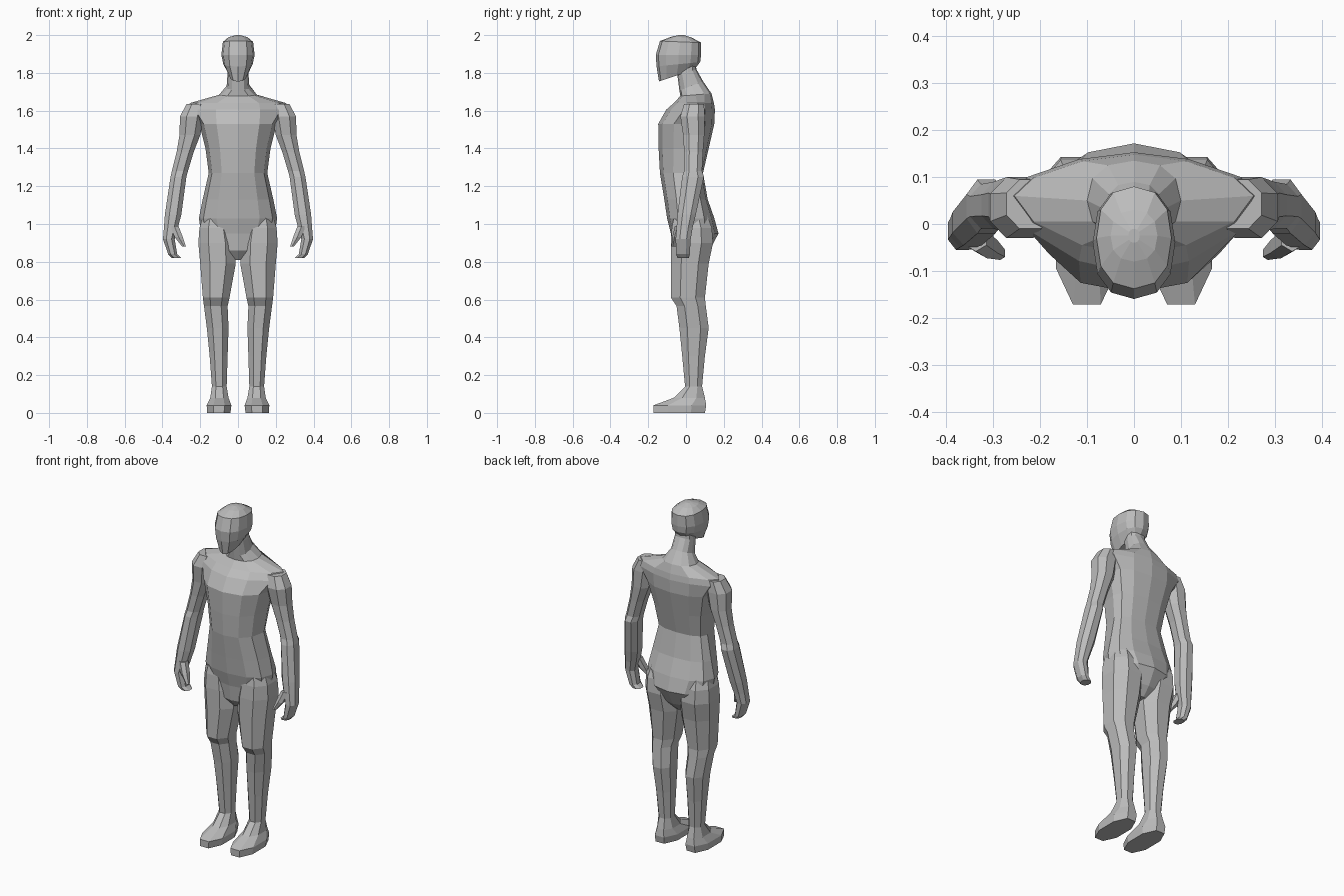
import bpy, bmesh, math

if "Cube" in bpy.data.objects:
    bpy.data.objects.remove(bpy.data.objects["Cube"], do_unlink=True)

clay = bpy.data.materials.new("clay_grey")
clay.use_nodes = True
clay.diffuse_color = (0.5, 0.5, 0.5, 1)
clay.node_tree.nodes["Principled BSDF"].inputs["Base Color"].default_value = (0.5, 0.5, 0.5, 1)


def ring_points(sides, right, left, front, mid, back, height, tilt, phase, power):
    """Oval filling the given bounds, tilted along y; low power is boxy, high is pinched."""
    angles = [math.tau * (i + phase) / sides for i in range(sides)]
    reach = max(abs(math.cos(a)) for a in angles) ** power
    points = []
    for a in angles:
        c = math.copysign(abs(math.cos(a)) ** power, math.cos(a)) / reach
        s = math.copysign(abs(math.sin(a)) ** power, math.sin(a)) / reach
        x = (right + left) / 2 + c * (left - right) / 2
        y = mid + s * (back - mid if s > 0 else mid - front)
        points.append((x, y, height + tilt * y))
    return points


def loft(name, rings, mirror=False):
    """Skin a stack of rings and cap both ends."""
    bm = bmesh.new()
    loops = [[bm.verts.new(p) for p in ring] for ring in rings]
    for low, high in zip(loops, loops[1:]):
        for i in range(len(low)):
            j = (i + 1) % len(low)
            bm.faces.new((low[i], low[j], high[j], high[i]))
    bm.faces.new(loops[0][::-1])
    bm.faces.new(loops[-1])
    bmesh.ops.recalc_face_normals(bm, faces=bm.faces)
    mesh = bpy.data.meshes.new(name)
    bm.to_mesh(mesh)
    bm.free()
    mesh.materials.append(clay)
    obj = bpy.data.objects.new(name, mesh)
    bpy.context.scene.collection.objects.link(obj)
    if mirror:
        obj.modifiers.new("Mirror", "MIRROR").use_axis[0] = True
    return obj


def body_part(name, sections, sides=12):
    """Central part: half width, front, mid, back, height, tilt, power."""
    return loft(name, [ring_points(sides, -w, w, f, m, b, z, t, 0, p)
                       for w, f, m, b, z, t, p in sections])


def limb(name, sections, sides=8, power=0.9):
    """Mirrored part: inner x, outer x, front, back, height."""
    return loft(name, [ring_points(sides, i, o, f, (f + b) / 2, b, z, 0, 0.5, power)
                       for i, o, f, b, z in sections], mirror=True)


BOXY, ROUND, PINCHED = 0.85, 1.0, 1.2

# Trunk from crotch to neck
body_part("torso", [
    (.03, -.03, .03, .08, .81, 0, BOXY),
    (.10, -.07, .03, .125, .86, 0, BOXY),
    (.195, -.08, .03, .172, .95, 0, ROUND),
    (.207, -.10, .03, .15, 1.03, 0, BOXY),
    (.187, -.115, .03, .115, 1.13, 0, BOXY),
    (.155, -.138, .02, .09, 1.27, 0, BOXY),
    (.172, -.145, .03, .12, 1.4, 0, BOXY),
    (.205, -.147, .04, .15, 1.53, 0, BOXY),
    (.27, -.105, .06, .153, 1.605, 0, PINCHED),
    (.255, -.065, .06, .148, 1.64, 0, PINCHED),
    (.10, -.03, .05, .135, 1.68, .08, BOXY),
    (.06, -.035, .03, .09, 1.72, .4, BOXY),
    (.055, -.045, .01, .055, 1.8, .35, BOXY),
    (.05, -.045, .01, .05, 1.87, 0, BOXY),
])

# Head with tilted jaw and domed crown
body_part("head", [
    (.045, -.143, -.05, .045, 1.803, .34, BOXY),
    (.078, -.156, -.04, .075, 1.85, .1, BOXY),
    (.088, -.16, -.04, .08, 1.895, 0, BOXY),
    (.08, -.138, -.03, .08, 1.963, -.04, BOXY),
    (.05, -.08, -.025, .03, 1.988, -.03, BOXY),
    (.012, -.04, -.025, -.01, 2.0, 0, BOXY),
])

# Arms ending in curled hands
limb("arms", [
    (.17, .272, -.01, .095, 1.635),
    (.18, .307, -.03, .1, 1.57),
    (.2, .31, -.015, .097, 1.47),
    (.235, .325, -.01, .09, 1.38),
    (.265, .35, -.01, .085, 1.28),
    (.273, .357, -.02, .095, 1.25),
    (.30, .387, -.045, .052, 1.05),
    (.318, .392, -.05, .035, .98),
    (.335, .397, -.055, .025, .92),
    (.322, .37, -.052, .02, .84),
    (.30, .352, -.045, .015, .82),
])
limb("thumbs", [
    (.315, .36, -.055, -.005, .99),
    (.292, .335, -.07, -.025, .93),
    (.275, .295, -.075, -.05, .88),
], sides=6)

# Legs running down into the feet
limb("legs", [
    (.05, .175, -.055, .10, 1.08),
    (.03, .204, -.075, .137, .98),
    (.013, .21, -.08, .143, .9),
    (.012, .2, -.08, .12, .79),
    (.045, .186, -.08, .10, .61),
    (.055, .18, -.05, .105, .565),
    (.05, .165, -.035, .12, .45),
    (.055, .15, -.02, .10, .3),
    (.06, .138, -.005, .085, .14),
    (.05, .147, -.065, .1, .08),
    (.035, .166, -.172, .107, .04),
    (.04, .163, -.172, .1, 0),
])
